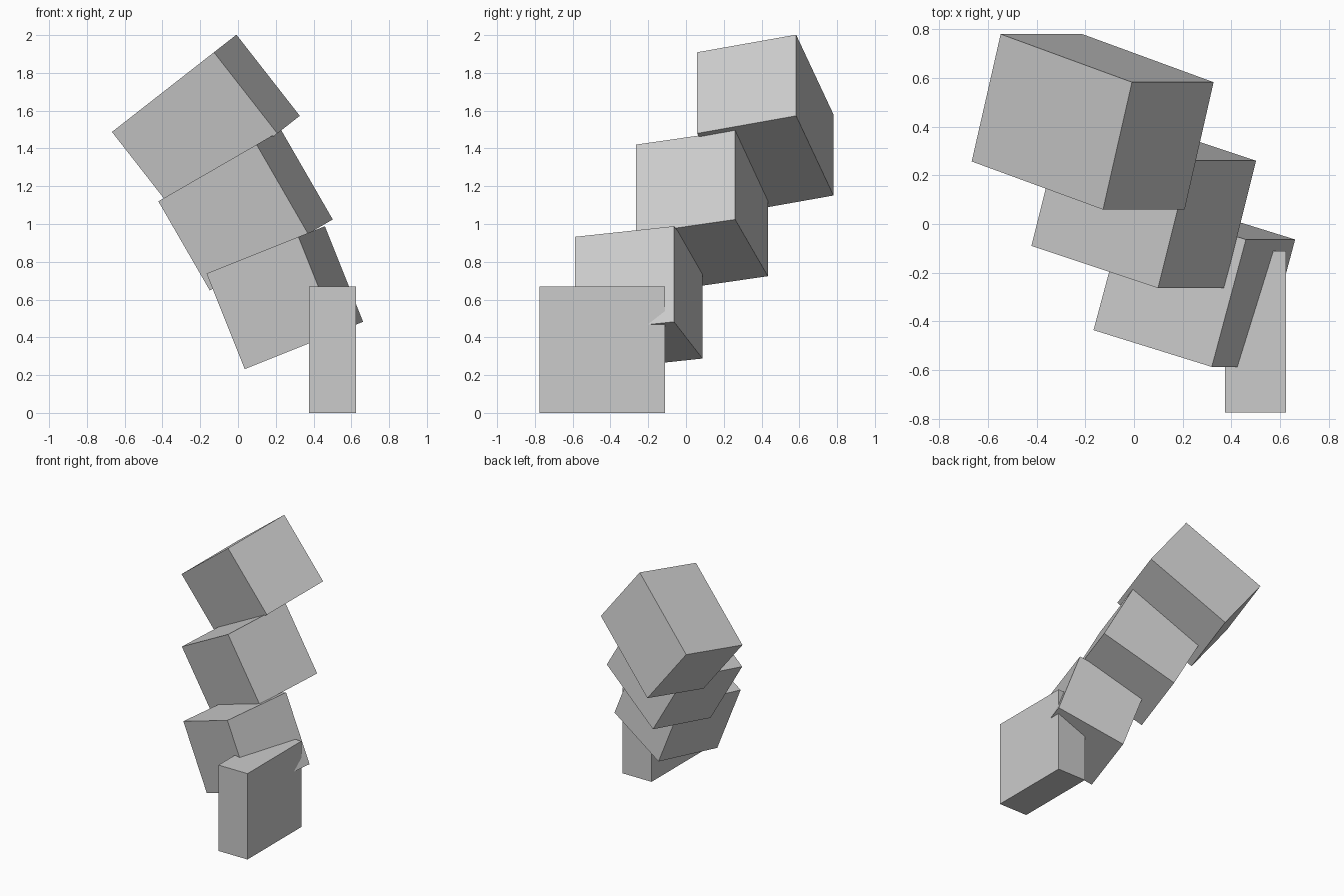
import bpy
from math import radians

cube = bpy.data.objects.get("Cube")
if cube:
    bpy.data.objects.remove(cube, do_unlink=True)

GREY = (0.6, 0.6, 0.6, 1)
grey = bpy.data.materials.new("plain_grey")
grey.use_nodes = True
grey.diffuse_color = GREY
grey.node_tree.nodes["Principled BSDF"].inputs["Base Color"].default_value = GREY


def block(name, centre, size, tilt=0, turn=0):
    """Box turned about its own upright axis, then tilted sideways."""
    bpy.ops.mesh.primitive_cube_add(size=1, location=centre)
    ob = bpy.context.object
    ob.name = name
    ob.scale = size
    ob.rotation_mode = 'ZYX'
    ob.rotation_euler = (0, radians(tilt), radians(turn))
    ob.data.materials.append(grey)
    return ob


# Upright slab at the foot
block("base_slab", (0.5, -0.443, 0.335), (0.25, 0.665, 0.67))

# Leaning blocks climbing back and to the right, each longer and more tilted
EDGE, TURN = 0.545, -16.1
leaning = (
    ("lower_block", (0.248, -0.25, 0.61), 0.545, -21.8),
    ("middle_block", (0.04, 0.085, 1.072), 0.625, -30),
    ("upper_block", (-0.17, 0.42, 1.53), 0.713, -38),
)
for name, centre, length, tilt in leaning:
    block(name, centre, (length, EDGE, EDGE), tilt, TURN)
